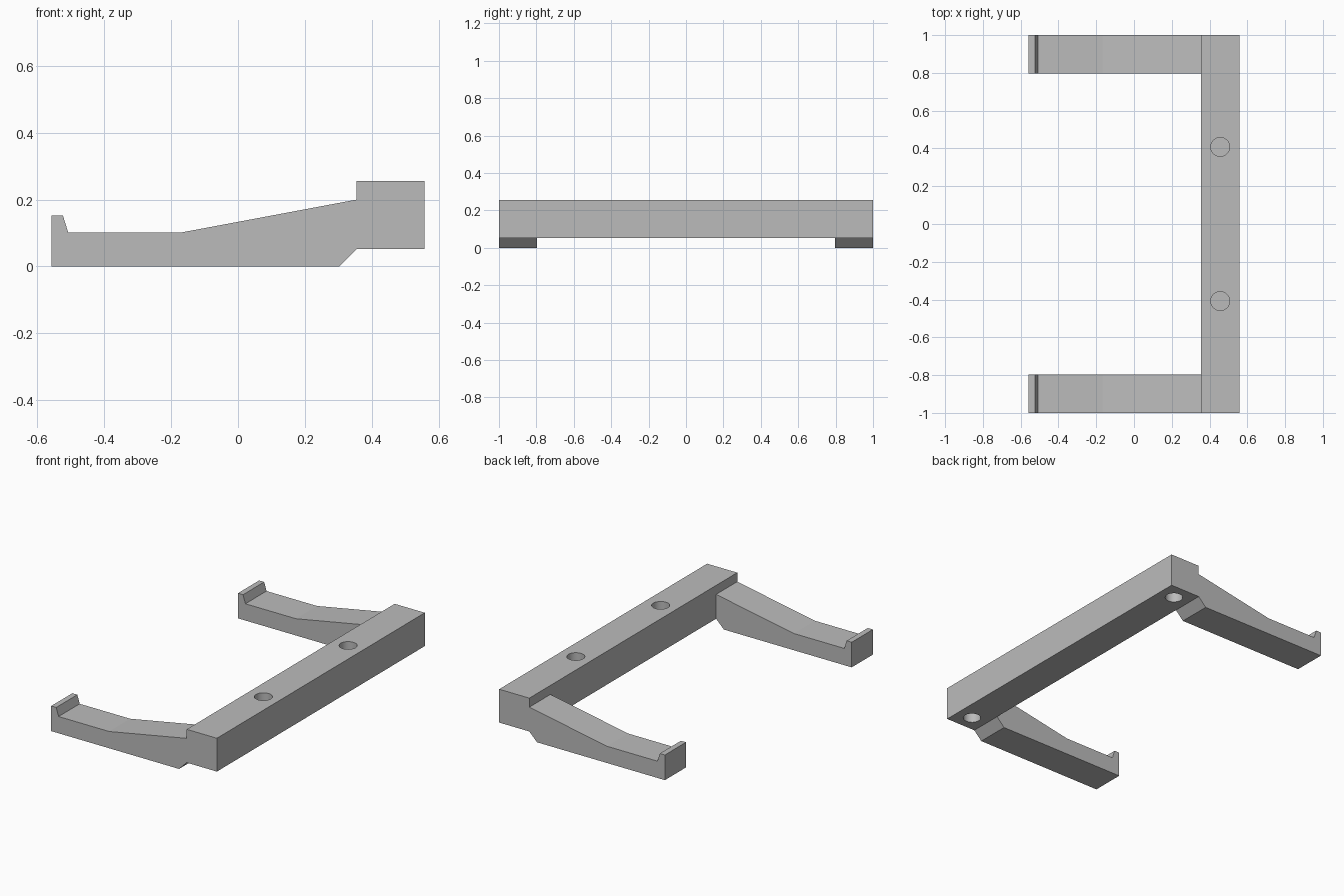
import bpy
import bmesh
import math

cube = bpy.data.objects.get("Cube")
if cube:
    bpy.data.objects.remove(cube, do_unlink=True)

# Single plain grey material
grey = bpy.data.materials.new("plain_grey")
grey.use_nodes = True
colour = (0.5, 0.5, 0.5, 1.0)
grey.diffuse_color = colour
grey.node_tree.nodes["Principled BSDF"].inputs["Base Color"].default_value = colour

# Shared dimensions
BAR_IN, BAR_OUT = 0.355, 0.558
BAR_LOW, BAR_TOP = 0.052, 0.255
HALF_LENGTH, ARM_IN = 1.0, 0.797
HOLE_RADIUS, HOLE_DEPTH = 0.05, 0.15
BAR_MID = (BAR_IN + BAR_OUT) / 2


def extrude_profile(name, profile, y0, y1):
    """Extrude an x-z outline from y0 to y1."""
    bm = bmesh.new()
    face = bm.faces.new([bm.verts.new((x, y0, z)) for x, z in profile])
    result = bmesh.ops.extrude_face_region(bm, geom=[face])
    verts = [v for v in result["geom"] if isinstance(v, bmesh.types.BMVert)]
    bmesh.ops.translate(bm, verts=verts, vec=(0, y1 - y0, 0))
    bmesh.ops.recalc_face_normals(bm, faces=bm.faces)
    mesh = bpy.data.meshes.new(name)
    bm.to_mesh(mesh)
    bm.free()
    mesh.materials.append(grey)
    obj = bpy.data.objects.new(name, mesh)
    bpy.context.collection.objects.link(obj)
    return obj


def drill(obj, y, z):
    """Cut a blind hole whose cutter is centred on the drilled surface."""
    bpy.ops.mesh.primitive_cylinder_add(
        vertices=48, radius=HOLE_RADIUS, depth=2 * HOLE_DEPTH,
        location=(BAR_MID, y, z))
    cutter = bpy.context.object
    cutter.hide_render = True
    cutter.data.materials.append(grey)
    bpy.context.view_layer.objects.active = obj
    mod = obj.modifiers.new("hole", 'BOOLEAN')
    mod.operation = 'DIFFERENCE'
    mod.solver = 'EXACT'
    mod.object = cutter
    bpy.ops.object.modifier_apply(modifier=mod.name)
    bpy.data.objects.remove(cutter, do_unlink=True)


# Long square bar with two holes from the top and two from below
bar = extrude_profile(
    "cross_bar",
    [(BAR_IN, BAR_LOW), (BAR_OUT, BAR_LOW), (BAR_OUT, BAR_TOP), (BAR_IN, BAR_TOP)],
    -HALF_LENGTH, HALF_LENGTH)
for side in (-1, 1):
    drill(bar, side * 0.408, BAR_TOP)
    drill(bar, side * 0.9, BAR_LOW)

# Tapered arms with an upturned lip at the tip
arm_profile = [
    (-0.558, 0), (0.303, 0), (BAR_IN, BAR_LOW), (BAR_IN, 0.2),
    (-0.168, 0.102), (-0.508, 0.102), (-0.524, 0.153), (-0.558, 0.153)]
for name, side in (("front_arm", -1), ("back_arm", 1)):
    extrude_profile(name, arm_profile, side * ARM_IN, side * HALF_LENGTH)

# Smooth hole walls, crisp edges elsewhere
bpy.ops.object.select_all(action='DESELECT')
bar.select_set(True)
bpy.context.view_layer.objects.active = bar
bpy.ops.object.shade_smooth_by_angle(angle=math.radians(30))
